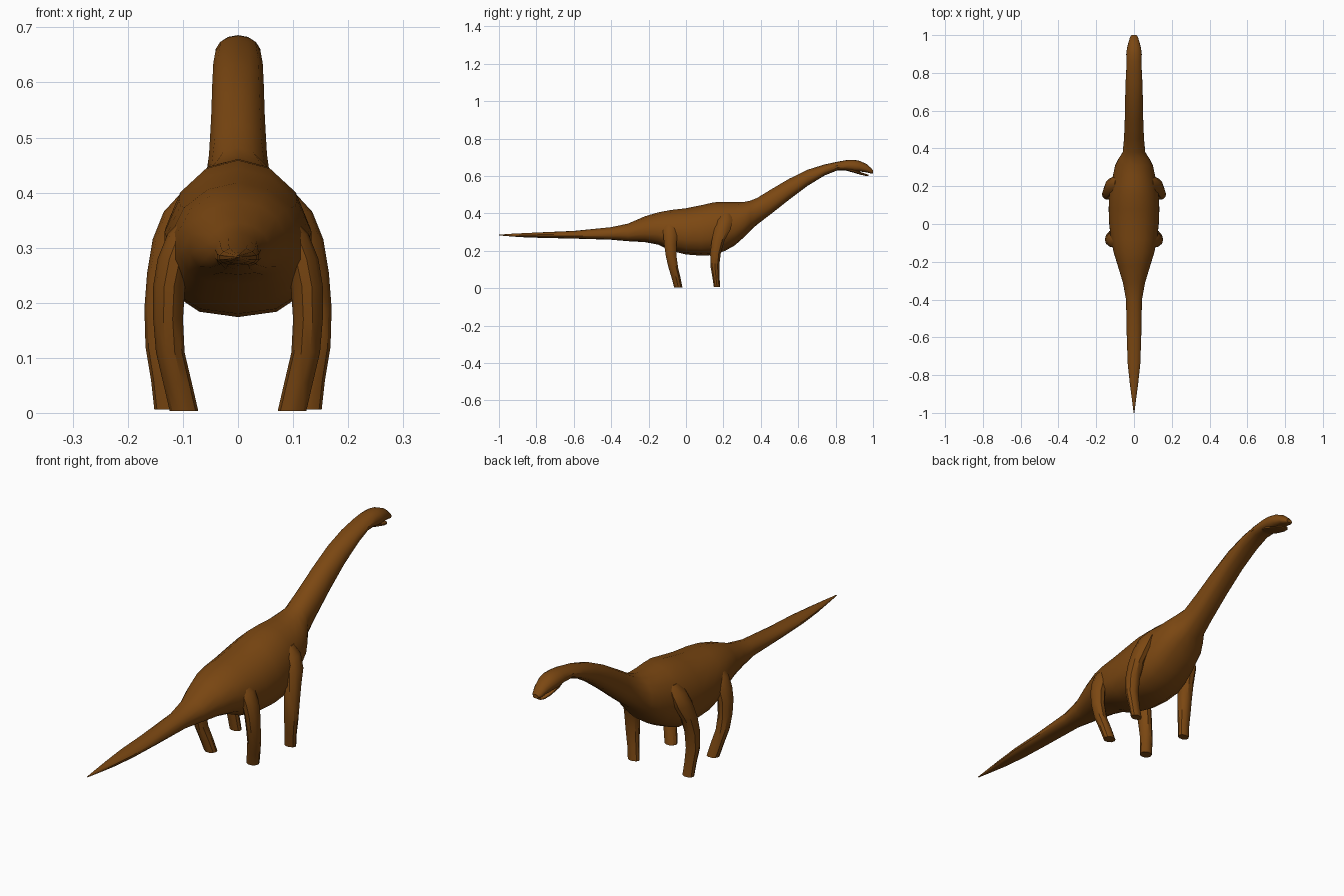
import bpy, bmesh, math
from mathutils import Vector

hide = bpy.data.materials.new("brown hide")
hide.diffuse_color = (0.2, 0.064, 0.006, 1)


def finish(name, rings):
    """Skin a list of closed rings and cap both ends."""
    bm = bmesh.new()
    loops = [[bm.verts.new(p) for p in r] for r in rings]
    n = len(loops[0])
    for a, b in zip(loops, loops[1:]):
        for i in range(n):
            j = (i + 1) % n
            bm.faces.new((a[i], a[j], b[j], b[i]))
    bm.faces.new(loops[0])
    bm.faces.new(loops[-1][::-1])
    bmesh.ops.recalc_face_normals(bm, faces=bm.faces)
    me = bpy.data.meshes.new(name)
    bm.to_mesh(me)
    bm.free()
    me.materials.append(hide)
    ob = bpy.data.objects.new(name, me)
    bpy.context.collection.objects.link(ob)
    bpy.context.view_layer.objects.active = ob
    ob.select_set(True)
    bpy.ops.object.shade_smooth_by_angle(angle=math.radians(35))
    ob.select_set(False)
    return ob


def section(y, bottom, top, half, waist=0.45, sides=14):
    """Upright cross-section: round above its widest line, fuller below."""
    mid = bottom + (top - bottom) * waist
    pts = []
    for i in range(sides):
        a = 2 * math.pi * (i + 0.5) / sides + math.pi / 2 - math.pi / sides
        c, s = math.cos(a), math.sin(a)
        p = 1.0 if s > 0 else 0.8
        x = half * math.copysign(abs(c) ** p, c)
        z = mid + (top - mid) * s if s > 0 else mid - (mid - bottom) * abs(s) ** p
        pts.append((x, y, z))
    return pts


# Tail, trunk, neck and upper head: y, bottom, top, half width
torso = [
    (-1.0, .282, .286, .002), (-.93, .276, .291, .011), (-.85, .271, .295, .022),
    (-.74, .268, .300, .034), (-.60, .265, .306, .039), (-.40, .259, .326, .043),
    (-.31, .251, .345, .060), (-.22, .246, .384, .088), (-.15, .233, .405, .110),
    (-.08, .200, .418, .125), (0.0, .180, .427, .134), (.08, .174, .443, .137),
    (.15, .177, .459, .134), (.21, .200, .461, .124), (.26, .228, .460, .113),
    (.31, .272, .461, .102), (.345, .308, .468, .084), (.38, .340, .482, .061),
    (.45, .393, .525, .054), (.55, .472, .584, .050), (.65, .547, .633, .048),
    (.74, .602, .661, .046), (.81, .630, .676, .042), (.86, .630, .685, .041),
    (.90, .624, .686, .042), (.93, .624, .680, .038), (.965, .619, .664, .029),
    (.99, .613, .642, .021), (1.0, .614, .630, .013),
]
finish("body", [section(*r) for r in torso])

# Lower jaw, slightly open
jaw = [(.85, .630, .650, .028), (.89, .619, .638, .034),
       (.935, .606, .620, .028), (.965, .599, .610, .019), (.977, .600, .606, .010)]
finish("lower_jaw", [section(*r, waist=.5, sides=10) for r in jaw])

# Limb stations: x, y, z, radius across x, radius along y
fore = [(.085, .215, .400, .018, .025), (.105, .208, .365, .030, .043),
        (.123, .195, .315, .032, .046), (.134, .172, .255, .031, .036),
        (.140, .158, .190, .030, .030), (.140, .154, .120, .028, .025),
        (.133, .160, .060, .025, .020), (.127, .166, .006, .025, .018)]
hind = [(.070, -.085, .365, .020, .025), (.098, -.085, .325, .030, .040),
        (.115, -.084, .280, .031, .039), (.125, -.084, .230, .029, .034),
        (.127, -.079, .170, .027, .030), (.123, -.068, .110, .026, .027),
        (.110, -.053, .055, .026, .025), (.098, -.041, .003, .026, .023)]


def limb(name, stations, side, sides=10):
    rings = []
    for x, y, z, rx, ry in stations:
        rings.append([(side * x + rx * math.cos(2 * math.pi * i / sides),
                       y + ry * math.sin(2 * math.pi * i / sides), z)
                      for i in range(sides)])
    finish(name, rings)


for label, side in (("right", 1), ("left", -1)):
    limb("front_leg_" + label, fore, side)
    limb("hind_leg_" + label, hind, side)
